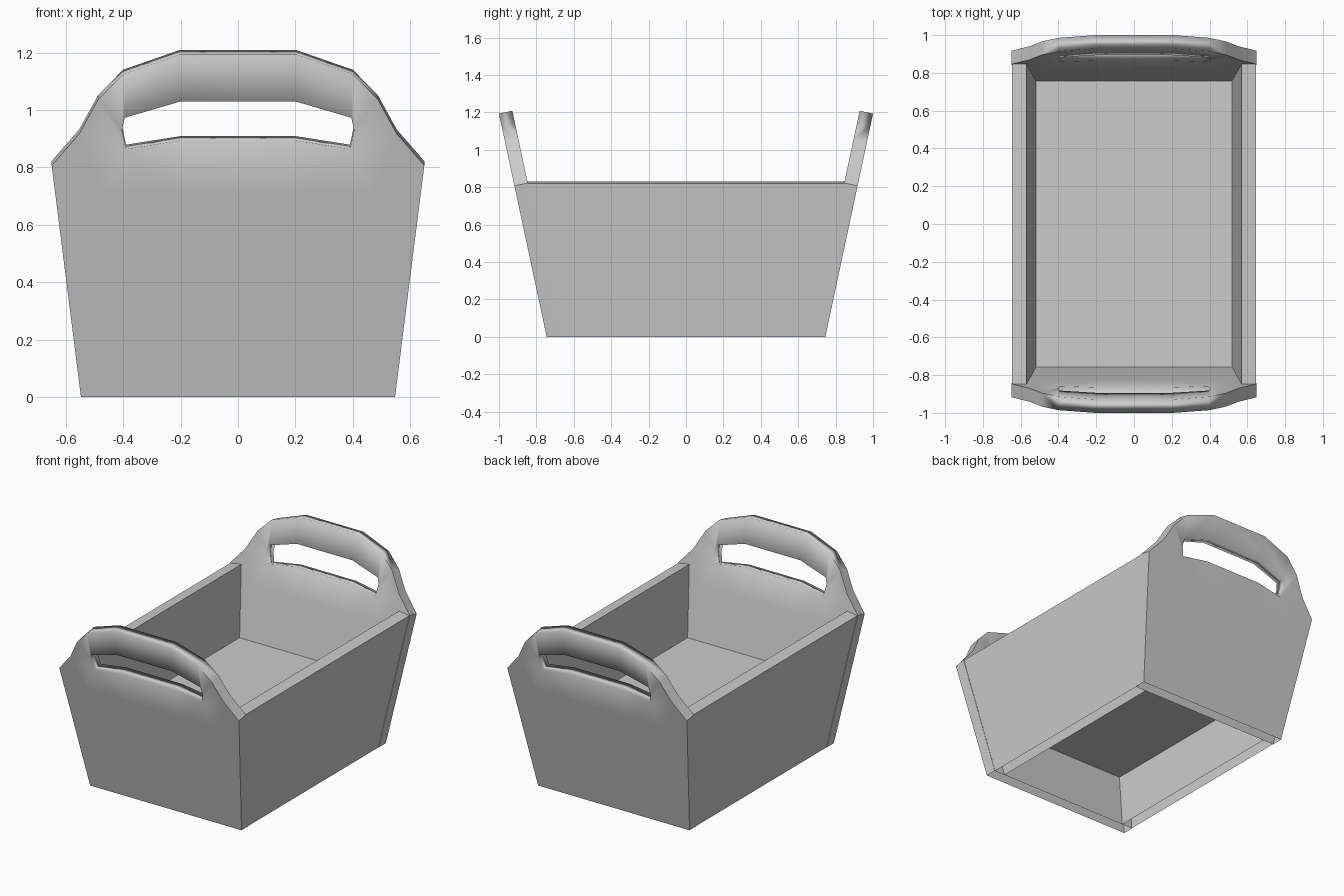
import bpy, bmesh, math

if "Cube" in bpy.data.objects:
    bpy.data.objects.remove(bpy.data.objects["Cube"])

Y0, SLOPE = 0.745, 0.2137              # end panel: outer y at the base, outward lean
LEAN = math.atan(SLOPE)
T = 0.073                              # board thickness
DY, DZ = T * math.cos(LEAN), T * math.sin(LEAN)
X0, XS, TX = 0.545, 0.123, 0.076       # side panel: outer x at the base, lean, thickness


def make_object(name, bm):
    bmesh.ops.recalc_face_normals(bm, faces=bm.faces)
    mesh = bpy.data.meshes.new(name)
    bm.to_mesh(mesh)
    bm.free()
    obj = bpy.data.objects.new(name, mesh)
    bpy.context.collection.objects.link(obj)
    return obj


def inner_y(z):
    """Half length of the inside at height z."""
    return Y0 + SLOPE * (z - DZ) - DY


# Half of the end panel, as (x, z) on its outer face
outline = [(0, 1.193), (0.205, 1.193), (0.4, 1.125), (0.487, 1.037),
           (0.553, 0.917), (0.649, 0.807), (0.547, 0)]
hole = [(0, 1.03), (0.2, 1.03), (0.395, 0.973), (0.404, 0.93),
        (0.39, 0.864), (0.2, 0.894), (0, 0.894)]
support = [(0.47, 0.71), (0.2, 0.71), (0, 0.71)]
base = [(0.2, 0), (0, 0)]
o, h, s, b = outline, hole, support, base
quads = [(o[0], o[1], h[1], h[0]), (o[1], o[2], h[2], h[1]),
         (o[2], o[3], h[3], h[2]), (o[3], o[4], h[4], h[3]),
         (o[4], o[5], s[0], h[4]), (h[4], s[0], s[1], h[5]),
         (h[5], s[1], s[2], h[6]), (s[0], o[5], o[6], b[0], s[1]),
         (s[1], b[0], b[1], s[2])]


def end_panel(name, angle):
    bm = bmesh.new()

    def vert(p, side, back):
        x, z = p
        if back:
            z = z + DZ if z > 0 else 0     # foot is cut level
            return bm.verts.new((side * x, -inner_y(z), z))
        return bm.verts.new((side * x, -(Y0 + SLOPE * z), z))

    for side in (1, -1):
        for back in (0, 1):
            for q in quads:
                bm.faces.new([vert(p, side, back) for p in q])
        # rim and hand hole walls, hollow underneath
        for chain in (outline, hole):
            for p, q in zip(chain, chain[1:]):
                f = bm.faces.new([vert(p, side, 0), vert(q, side, 0),
                                  vert(q, side, 1), vert(p, side, 1)])
                f.select = chain is outline
    bmesh.ops.remove_doubles(bm, verts=bm.verts, dist=0.0005)
    # soft grip, crisp sides and corners
    rim = {f for f in bm.faces if f.select}
    for f in bm.faces:
        f.smooth = True
    for e in bm.edges:
        n_rim = sum(f in rim for f in e.link_faces)
        grip = all(abs(v.co.x) < 0.42 for v in e.verts)
        corner = n_rim == 2 and min(v.co.z for v in e.verts) < 0.85
        e.smooth = not ((n_rim == 1 and not grip) or corner)
    obj = make_object(name, bm)
    obj.rotation_euler.z = angle
    obj.modifiers.new("soft_shading", 'WEIGHTED_NORMAL').keep_sharp = True


end_panel("front_end_panel", 0)
end_panel("back_end_panel", math.pi)


# Slanted side boards between the end panels, hollow underneath
def side_panel(name, sx):
    bm = bmesh.new()
    xt = X0 + XS * 0.82
    section = [(X0, 0), (xt, 0.82), (xt - TX, 0.83), (X0 - TX, 0)]
    front, back = [[bm.verts.new((sx * x, e * inner_y(z), z)) for x, z in section]
                   for e in (-1, 1)]
    for i in range(3):
        bm.faces.new((front[i], front[i + 1], back[i + 1], back[i]))
    make_object(name, bm)


side_panel("right_side_panel", 1)
side_panel("left_side_panel", -1)


# Raised floor board
bm = bmesh.new()
loops = []
for z in (0.385, 0.4):
    x, y = X0 + XS * z - TX + 0.002, inner_y(z) + 0.002
    loops.append([bm.verts.new((i * x, j * y, z))
                  for i, j in ((-1, -1), (1, -1), (1, 1), (-1, 1))])
    bm.faces.new(loops[-1])
for i in range(4):
    j = (i + 1) % 4
    bm.faces.new((loops[0][i], loops[0][j], loops[1][j], loops[1][i]))
make_object("floor_board", bm)
